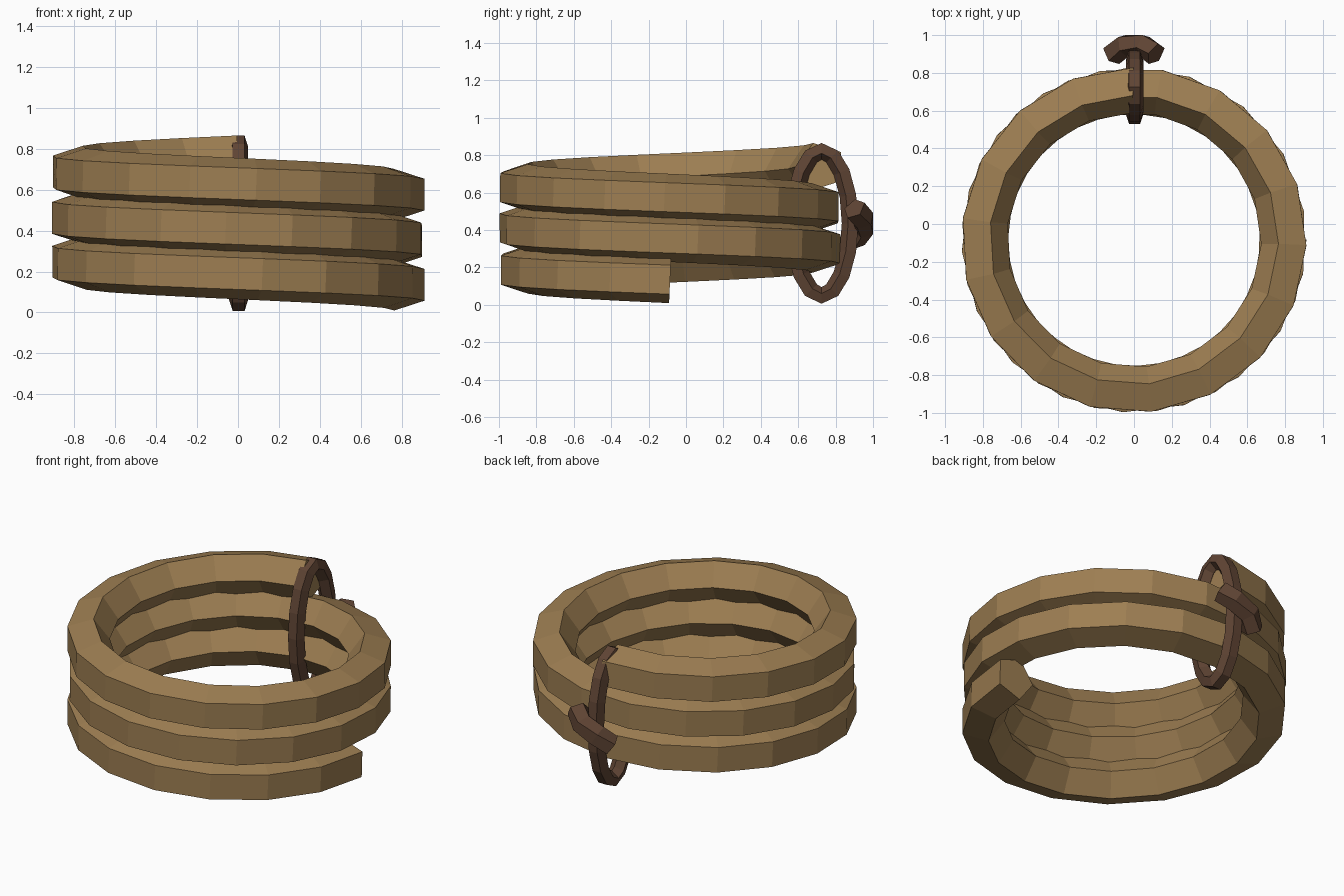
import bpy, bmesh, math
from mathutils import Vector

if "Cube" in bpy.data.objects:
    bpy.data.objects.remove(bpy.data.objects["Cube"])


def material(name, rgb):
    m = bpy.data.materials.new(name)
    m.diffuse_color = (*rgb, 1)
    m.use_nodes = True
    m.node_tree.nodes["Principled BSDF"].inputs["Base Color"].default_value = m.diffuse_color
    return m


def loft(name, rings, mat, closed=False):
    """Skin a list of equal-sized point rings; cap the ends unless closed."""
    bm = bmesh.new()
    loops = [[bm.verts.new(p) for p in ring] for ring in rings]
    n = len(loops[0])
    pairs = list(zip(loops, loops[1:]))
    if closed:
        pairs.append((loops[-1], loops[0]))
    for a, b in pairs:
        for i in range(n):
            j = (i + 1) % n
            bm.faces.new((a[i], a[j], b[j], b[i]))
    if not closed:
        bm.faces.new(loops[0])
        bm.faces.new(loops[-1])
    bmesh.ops.recalc_face_normals(bm, faces=bm.faces)
    me = bpy.data.meshes.new(name)
    bm.to_mesh(me)
    bm.free()
    me.materials.append(mat)
    ob = bpy.data.objects.new(name, me)
    bpy.context.collection.objects.link(ob)
    return ob


def pentagon(p, inward, side, r):
    """Five-sided section at p with one corner pointing inward."""
    return [p + r * (inward * math.cos(math.tau * k / 5) + side * math.sin(math.tau * k / 5))
            for k in range(5)]


tan = material("rope_tan", (0.34, 0.21, 0.085))
brown = material("cord_brown", (0.115, 0.058, 0.034))

# coiled rope: pentagonal section swept clockwise for 2.75 turns
SEGMENTS, TURNS, PITCH, RADIUS = 48, 2.75, 0.22, 0.806
slope = PITCH / (math.tau * RADIUS)
rings = []
for s in range(SEGMENTS + 1):
    turn = TURNS * s / SEGMENTS
    a = -turn * math.tau
    out = Vector((math.cos(a), math.sin(a), 0))
    tangent = Vector((math.sin(a), -math.cos(a), slope)).normalized()
    p = out * RADIUS + Vector((0, -0.085, 0.135 + PITCH * turn))
    rings.append(pentagon(p, -out, out.cross(tangent), 0.132))
loft("rope_coil", rings, tan)

# oval binding loop around the back of the coil
rings = []
for s in range(16):
    t = math.tau * s / 16
    p = Vector((0.003, 0.725 + 0.157 * math.cos(t), 0.436 + 0.39 * math.sin(t)))
    out = Vector((0, 0.39 * math.cos(t), 0.157 * math.sin(t))).normalized()
    rings.append(pentagon(p, -out, Vector((1, 0, 0)), 0.049))
loft("binding_loop", rings, brown, closed=True)

# short arched knot lying diagonally over the outside of the loop
path = [Vector(p) for p in ((0.115, 0.9, 0.515), (0.05, 0.945, 0.46),
                            (-0.05, 0.945, 0.41), (-0.115, 0.9, 0.35))]
rings = []
for i, p in enumerate(path):
    tangent = (path[min(i + 1, 3)] - path[max(i - 1, 0)]).normalized()
    u = tangent.cross(Vector((0, 0, 1))).normalized()
    inward = u if u.y < 0 else -u
    rings.append(pentagon(p, inward, tangent.cross(inward), 0.064))
loft("knot", rings, brown)
